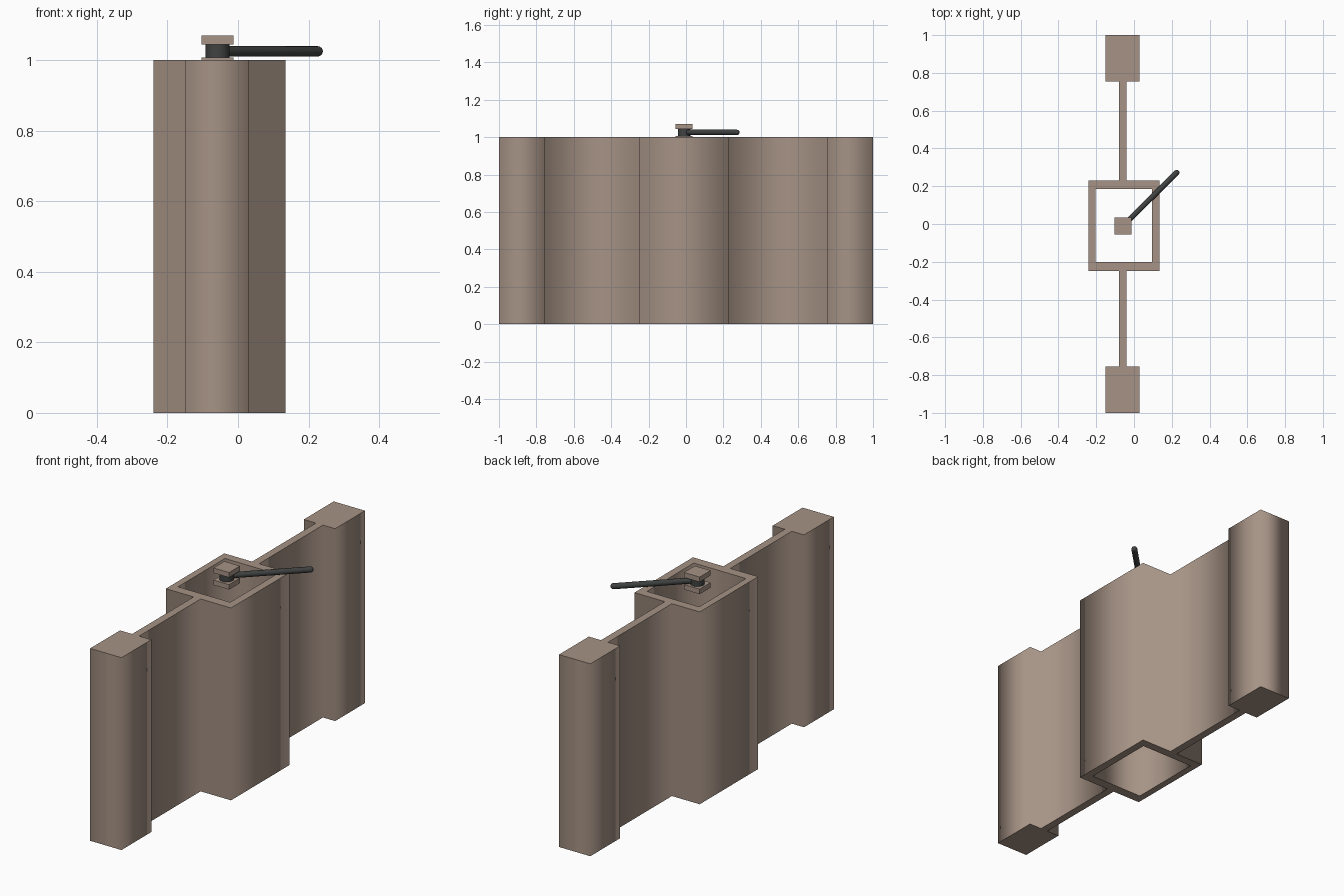
import bpy, bmesh, math
from mathutils import Vector, Matrix

if "Cube" in bpy.data.objects:
    bpy.data.objects.remove(bpy.data.objects["Cube"])


def material(name, rgb):
    m = bpy.data.materials.new(name)
    m.diffuse_color = (*rgb, 1)
    m.use_nodes = True
    m.node_tree.nodes["Principled BSDF"].inputs["Base Color"].default_value = m.diffuse_color
    return m


STONE = material("brown", (0.38, 0.29, 0.235))
DARK = material("dark_grey", (0.05, 0.055, 0.052))


def add_mesh(name, bm, mat):
    bmesh.ops.recalc_face_normals(bm, faces=bm.faces)
    me = bpy.data.meshes.new(name)
    bm.to_mesh(me)
    bm.free()
    me.materials.append(mat)
    ob = bpy.data.objects.new(name, me)
    bpy.context.collection.objects.link(ob)
    return ob


def smooth(ob):
    bpy.ops.object.select_all(action='DESELECT')
    ob.select_set(True)
    bpy.context.view_layer.objects.active = ob
    bpy.ops.object.shade_smooth_by_angle(angle=math.radians(40))


# Wall body: one plan outline with a square shaft through it, extruded upward
right_side = [(0.03, -1), (0.03, -0.755), (-0.04, -0.755), (-0.04, -0.25), (0.135, -0.25),
              (0.135, 0.23), (-0.04, 0.23), (-0.04, 0.755), (0.03, 0.755), (0.03, 1)]
left_side = [(-0.15, 1), (-0.15, 0.755), (-0.08, 0.755), (-0.08, 0.23), (-0.24, 0.23),
             (-0.24, -0.25), (-0.08, -0.25), (-0.08, -0.755), (-0.15, -0.755), (-0.15, -1)]
shaft = [(-0.205, -0.2), (-0.205, 0.185), (0.095, 0.185), (0.095, -0.2)]

cu = bpy.data.curves.new("wall_body", 'CURVE')
cu.dimensions = '2D'
cu.fill_mode = 'BOTH'
cu.extrude = 0.5
for loop in (right_side + left_side, shaft):
    sp = cu.splines.new('POLY')
    sp.points.add(len(loop) - 1)
    for p, (x, y) in zip(sp.points, loop):
        p.co = (x, y, 0, 1)
    sp.use_cyclic_u = True
cu.materials.append(STONE)
wall = bpy.data.objects.new("wall_body", cu)
wall.location.z = 0.5
bpy.context.collection.objects.link(wall)
wall.select_set(True)
bpy.context.view_layer.objects.active = wall
bpy.ops.object.convert(target='MESH')

# Square plates above and below the lever hub
HUB = Vector((-0.058, -0.01, 1.025))
for name, z0, z1 in (("lower_plate", 0.981, 1.007), ("upper_plate", 1.044, 1.07)):
    bm = bmesh.new()
    bmesh.ops.create_cube(bm, size=1, matrix=Matrix.Translation((HUB.x, HUB.y, (z0 + z1) / 2))
                          @ Matrix.Diagonal((0.09, 0.09, z1 - z0, 1)))
    add_mesh(name, bm, STONE)

# Lever hub
bm = bmesh.new()
bmesh.ops.create_cone(bm, cap_ends=True, segments=32, radius1=0.034, radius2=0.034,
                      depth=0.037, matrix=Matrix.Translation((HUB.x, HUB.y, 1.0255)))
smooth(add_mesh("lever_hub", bm, DARK))

# Lever arm: round rod with a domed tip, spun about its own axis
R = 0.0145
tip = Vector((0.226, 0.272, HUB.z))
length = (tip - HUB).length
profile = [(0, 0), (R, 0)] + [(R * math.cos(a), length + R * math.sin(a))
                              for a in (math.pi / 2 * i / 6 for i in range(7))]
profile[-1] = (0, length + R)
bm = bmesh.new()
vs = [bm.verts.new((r, 0, z)) for r, z in profile]
edges = [bm.edges.new(pair) for pair in zip(vs, vs[1:])]
bmesh.ops.spin(bm, geom=vs + edges, cent=(0, 0, 0), axis=(0, 0, 1),
               angle=2 * math.pi, steps=24)
bmesh.ops.remove_doubles(bm, verts=bm.verts, dist=1e-5)
turn = Vector((0, 0, 1)).rotation_difference(tip - HUB).to_matrix().to_4x4()
bm.transform(Matrix.Translation(HUB) @ turn)
smooth(add_mesh("lever_arm", bm, DARK))
